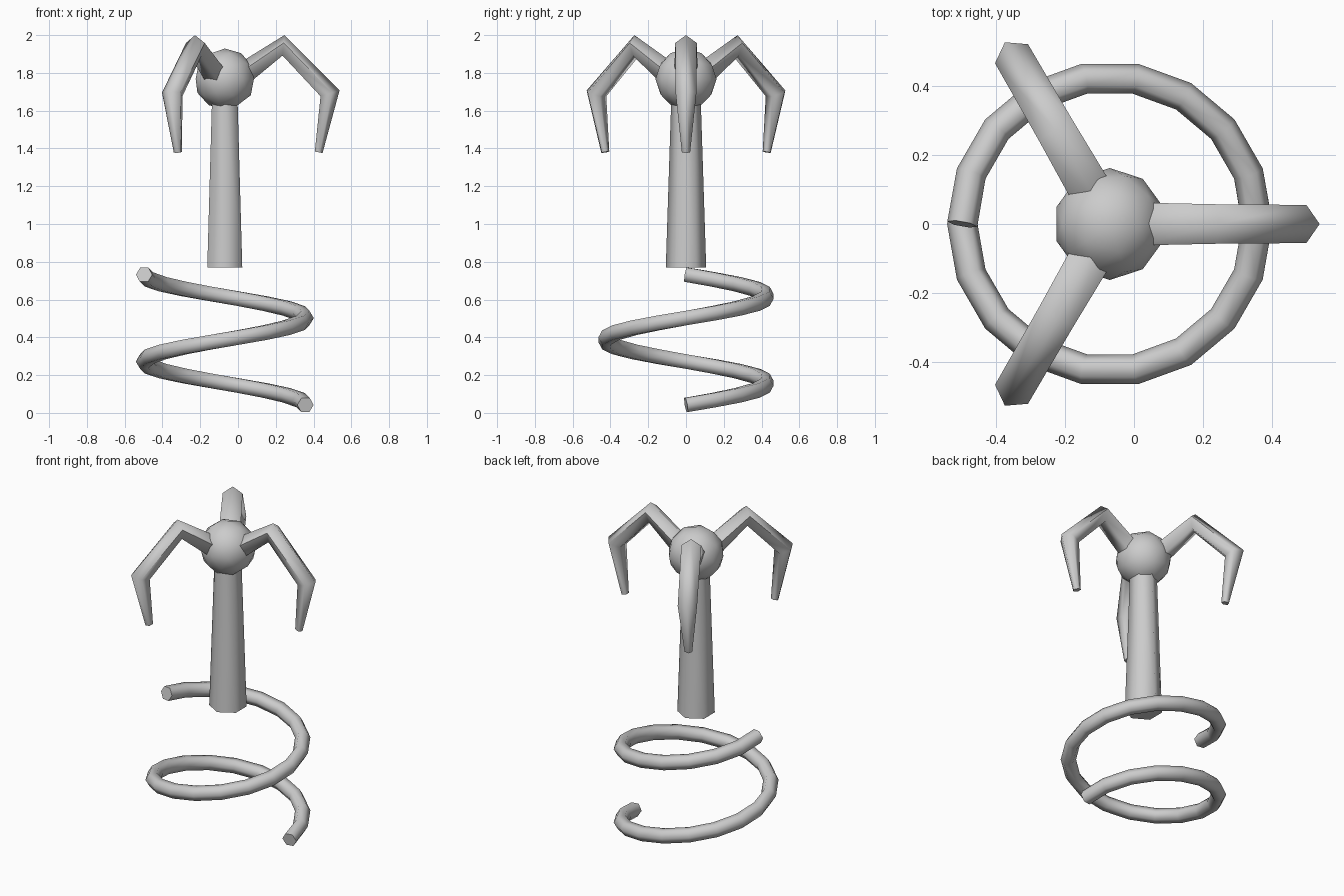
import bpy, bmesh, math
from mathutils import Vector, Matrix

if "Cube" in bpy.data.objects:
    bpy.data.objects.remove(bpy.data.objects["Cube"])

AXIS_X = -0.07


def finish(name, bm):
    bmesh.ops.recalc_face_normals(bm, faces=bm.faces)
    mesh = bpy.data.meshes.new(name)
    bm.to_mesh(mesh)
    bm.free()
    obj = bpy.data.objects.new(name, mesh)
    bpy.context.collection.objects.link(obj)
    bpy.ops.object.select_all(action='DESELECT')
    obj.select_set(True)
    bpy.context.view_layer.objects.active = obj
    bpy.ops.object.shade_smooth_by_angle(angle=math.radians(75))
    return obj


def tube(name, points, radii, sides, side_axis, spin=0.0):
    """Capped faceted tube swept along points, one vertex row facing outward."""
    pts = [Vector(p) for p in points]
    bm = bmesh.new()
    rings = []
    for i, p in enumerate(pts):
        t = Vector()
        if i > 0:
            t += (p - pts[i - 1]).normalized()
        if i < len(pts) - 1:
            t += (pts[i + 1] - p).normalized()
        t.normalize()
        out = t.cross(Vector(side_axis)).normalized()
        lat = out.cross(t)
        ring = []
        for k in range(sides):
            a = math.tau * k / sides
            ring.append(bm.verts.new(p + radii[i] * (math.cos(a) * out + math.sin(a) * lat)))
        rings.append(ring)
    for a, b in zip(rings, rings[1:]):
        for k in range(sides):
            n = (k + 1) % sides
            bm.faces.new((a[k], a[n], b[n], b[k]))
    bm.faces.new(rings[0])
    bm.faces.new(rings[-1])
    place = Matrix.Translation((AXIS_X, 0, 0)) @ Matrix.Rotation(spin, 4, 'Z')
    bm.transform(place)
    return finish(name, bm)


# Coil spring: one and a half turns
steps = 27
coil = []
for i in range(steps + 1):
    a = math.radians(20 * i)
    coil.append((0.427 * math.cos(a), 0.427 * math.sin(a), 0.042 + 0.69 * i / steps))
tube("coil_spring", coil, [0.044] * len(coil), 6, (0, 0, 1))

# Tapered six-sided shaft
tube("shaft", [(0, 0, 0.77), (0, 0, 1.66)], [0.107, 0.078], 6, (1, 0, 0))

# Hub ball
bm = bmesh.new()
bmesh.ops.create_icosphere(bm, subdivisions=2, radius=0.162)
bm.transform(Matrix.Translation((AXIS_X, 0, 1.767)))
finish("hub_ball", bm)

# Three bent claws around the hub
claw = [(0.10, 0, 1.79), (0.31, 0, 1.94), (0.552, 0, 1.69), (0.495, 0, 1.38)]
for i in range(3):
    tube(f"claw_{i + 1}", claw, [0.065, 0.06, 0.058, 0.023], 5, (0, 1, 0), math.tau * i / 3)
